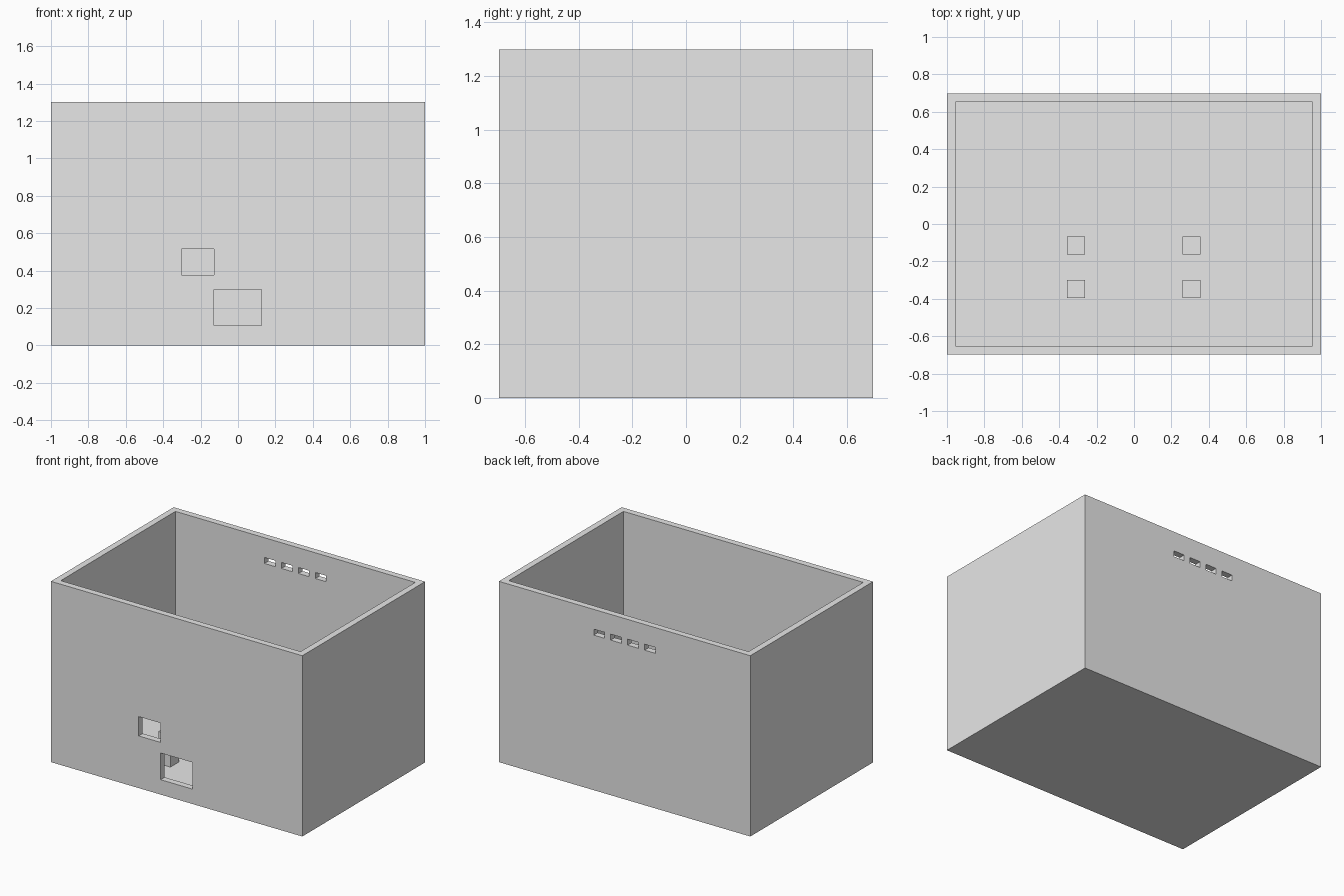
import bpy

cube = bpy.data.objects.get("Cube")
if cube:
    bpy.data.objects.remove(cube, do_unlink=True)

WIDTH, DEPTH, HEIGHT, WALL = 2.0, 1.395, 1.3, 0.046

grey = bpy.data.materials.new("light grey")
grey.use_nodes = True
grey.diffuse_color = (0.8, 0.8, 0.8, 1)
grey.node_tree.nodes["Principled BSDF"].inputs["Base Color"].default_value = (0.8, 0.8, 0.8, 1)


def box(name, x, y, z):
    """Box spanning the given (low, high) range on each axis."""
    spans = (x, y, z)
    bpy.ops.mesh.primitive_cube_add(size=1, location=[(a + b) / 2 for a, b in spans])
    obj = bpy.context.object
    obj.name = name
    obj.scale = [b - a for a, b in spans]
    bpy.ops.object.transform_apply(location=True, rotation=False, scale=True)
    obj.data.materials.append(grey)
    return obj


def cut(target, x, y, z):
    """Cut a box-shaped opening out of the target."""
    cutter = box("cutter", x, y, z)
    cutter.hide_render = True
    mod = target.modifiers.new("opening", 'BOOLEAN')
    mod.operation = 'DIFFERENCE'
    mod.solver = 'EXACT'
    mod.object = cutter
    bpy.context.view_layer.objects.active = target
    bpy.ops.object.modifier_apply(modifier=mod.name)
    bpy.data.objects.remove(cutter, do_unlink=True)


# Open-topped case
hx, hy = WIDTH / 2, DEPTH / 2
case = box("case", (-hx, hx), (-hy, hy), (0, HEIGHT))
cut(case, (WALL - hx, hx - WALL), (WALL - hy, hy - WALL), (WALL, HEIGHT + 0.2))

# Two rectangular ports through the front wall
front = (-hy - 0.1, -hy + 0.1)
cut(case, (-0.302, -0.128), front, (0.375, 0.514))
cut(case, (-0.127, 0.126), front, (0.107, 0.299))

# Row of four small vents near the top of the back wall
for i in range(4):
    x = (i - 1.5) * 0.135
    cut(case, (x - 0.043, x + 0.043), (hy - 0.1, hy + 0.1), (1.115, 1.158))

# Four square standoffs on the floor
for side, x in (("right", -0.309), ("left", 0.308)):
    for row, y in (("front", -0.347), ("back", -0.114)):
        box(f"{row}_{side}_standoff", (x - 0.048, x + 0.048),
            (y - 0.048, y + 0.048), (WALL - 0.01, 0.277))
